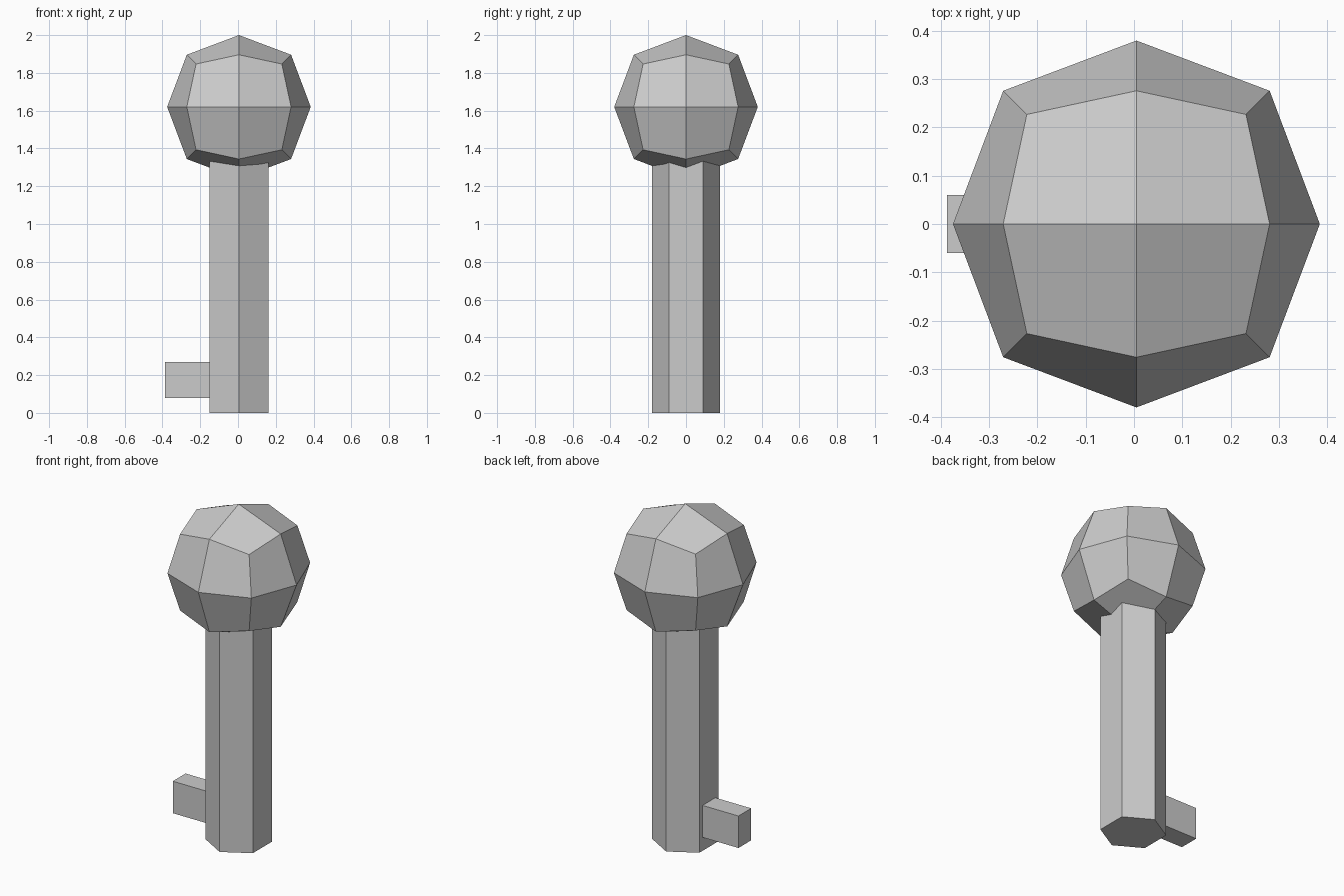
import bpy, bmesh, math
from mathutils import Vector

if "Cube" in bpy.data.objects:
    bpy.data.objects.remove(bpy.data.objects["Cube"])

CX = 0.005  # axis of shaft and head


def finish(name, bm, loc):
    me = bpy.data.meshes.new(name)
    bmesh.ops.recalc_face_normals(bm, faces=bm.faces)
    bm.to_mesh(me)
    bm.free()
    ob = bpy.data.objects.new(name, me)
    ob.location = loc
    bpy.context.collection.objects.link(ob)
    return ob


# Head: cube subdivided once and rounded into a 24-face ball
bm = bmesh.new()
bmesh.ops.create_cube(bm, size=2)
bmesh.ops.subdivide_edges(bm, edges=bm.edges[:], cuts=1, use_grid_fill=True)
reach = {1: 0.38, 2: 0.276, 3: 0.227}  # face centre, edge middle, corner
for v in bm.verts:
    kind = sum(abs(c) > 0.5 for c in v.co)
    v.co = Vector([round(c) * reach[kind] for c in v.co])
finish("head", bm, (CX, 0, 1.62))

# Shaft: hexagonal prism with corners facing front and back
top = 1.36
bm = bmesh.new()
ring = [bm.verts.new((0.18 * math.sin(i * math.pi / 3), 0.18 * math.cos(i * math.pi / 3), 0))
        for i in range(6)]
base = bm.faces.new(ring)
ext = bmesh.ops.extrude_face_region(bm, geom=[base], use_keep_orig=True)
bmesh.ops.translate(bm, vec=(0, 0, top),
                    verts=[g for g in ext["geom"] if isinstance(g, bmesh.types.BMVert)])
finish("shaft", bm, (CX, 0, 0))

# Side peg: small block sticking out to the left near the foot
x0, x1 = -0.387, -0.10
bm = bmesh.new()
bmesh.ops.create_cube(bm, size=1)
bmesh.ops.scale(bm, vec=(x1 - x0, 0.12, 0.19), verts=bm.verts)
finish("side_peg", bm, ((x0 + x1) / 2, 0, 0.175))
